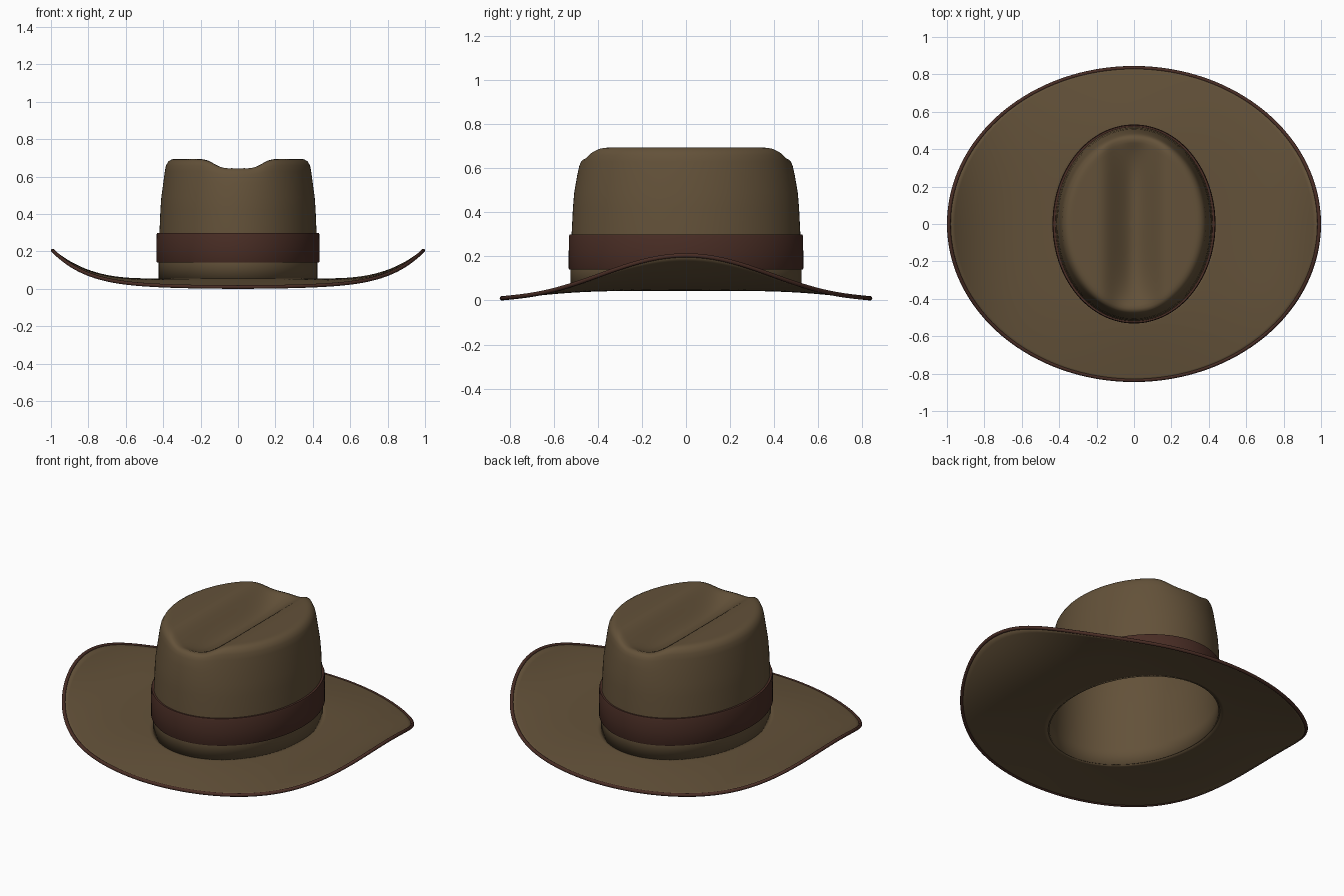
import bpy, bmesh
from math import sin, cos, pi, exp

if "Cube" in bpy.data.objects:
    bpy.data.objects.remove(bpy.data.objects["Cube"])

SEG = 128


def material(name, rgb):
    m = bpy.data.materials.new(name)
    m.use_nodes = True
    m.diffuse_color = (*rgb, 1)
    bsdf = m.node_tree.nodes["Principled BSDF"]
    bsdf.inputs["Base Color"].default_value = (*rgb, 1)
    bsdf.inputs["Roughness"].default_value = 0.8
    return m


felt = material("brown felt", (0.125, 0.083, 0.041))
leather = material("dark leather", (0.066, 0.026, 0.018))


def loft(name, rings, mat, closed=False, cap=False, thickness=0, offset=0, angle=40):
    """Skin a list of functions, each giving a point for an angle round the hat."""
    bm = bmesh.new()
    loops = [[bm.verts.new(f(2 * pi * i / SEG)) for i in range(SEG)] for f in rings]
    pairs = list(zip(loops, loops[1:]))
    if closed:
        pairs.append((loops[-1], loops[0]))
    for a, b in pairs:
        for i in range(SEG):
            j = (i + 1) % SEG
            bm.faces.new((a[i], a[j], b[j], b[i]))
    if cap:
        bm.faces.new(loops[-1])
    bmesh.ops.recalc_face_normals(bm, faces=bm.faces)
    if cap and bm.faces[:][-1].normal.z < 0:
        bmesh.ops.reverse_faces(bm, faces=bm.faces)
    mesh = bpy.data.meshes.new(name)
    bm.to_mesh(mesh)
    bm.free()
    mesh.materials.append(mat)
    ob = bpy.data.objects.new(name, mesh)
    bpy.context.collection.objects.link(ob)
    if thickness:
        mod = ob.modifiers.new("thickness", "SOLIDIFY")
        mod.thickness, mod.offset = thickness, offset
    bpy.ops.object.select_all(action="DESELECT")
    ob.select_set(True)
    bpy.context.view_layer.objects.active = ob
    bpy.ops.object.shade_smooth_by_angle(angle=angle * pi / 180)
    return ob


# Brim: sides curl up, front and back dip down
def brim_point(t, s):
    x = (0.42 + 0.57 * s) * cos(t)
    y = (0.52 + 0.315 * s) * sin(t)
    z = 0.05 + 0.155 * s ** 3 * cos(t) ** 6 - 0.04 * s ** 1.2 * sin(t) ** 2
    return x, y, z


STEPS = 20
loft("brim", [lambda t, s=k / STEPS: brim_point(t, s) for k in range(STEPS + 1)],
     felt, thickness=0.012)


# Rolled edging along the brim outline
def edging_point(t, a):
    x, y, z = brim_point(t, 1)
    out = 0.01 * cos(a)
    return x + out * cos(t), y + out * sin(t), z + 0.01 * sin(a)


loft("brim_edging", [lambda t, a=2 * pi * k / 10: edging_point(t, a) for k in range(10)],
     leather, closed=True, angle=60)


# Crown: tapering wall, rounded shoulder, long crease pinched at both ends
def crown_point(t, rx, ry, z, w):
    x, y = rx * cos(t), ry * sin(t)
    ends = 0.047 * exp(-(x / 0.14) ** 4)
    middle = 0.06 * exp(-(x / 0.085) ** 2) * max(0, 1 - (y / 0.45) ** 4)
    return x, y, z - w * (ends + middle)


wall = [(0.424, 0.525, 0.046, 0), (0.424, 0.524, 0.14, 0), (0.42, 0.519, 0.30, 0),
        (0.415, 0.513, 0.42, 0), (0.41, 0.507, 0.49, 0), (0.399, 0.494, 0.57, 0.1),
        (0.391, 0.484, 0.63, 0.4), (0.385, 0.477, 0.66, 0.7),
        (0.372, 0.468, 0.682, 0.92), (0.355, 0.452, 0.692, 1)]
top = [(0.355 * k / 24, 0.452 * k / 24, 0.695, 1) for k in range(23, 0, -1)]
loft("crown", [lambda t, p=p: crown_point(t, *p) for p in wall + top],
     felt, cap=True, thickness=0.012, offset=-1, angle=50)

# Hat band: a flat strip with softly bevelled edges
band = [(0.0, 0.14), (0.013, 0.14), (0.016, 0.146), (0.016, 0.22),
        (0.015, 0.292), (0.012, 0.30), (-0.002, 0.30)]
loft("hat_band", [lambda t, d=d, z=z: ((0.42 + d) * cos(t), (0.516 + d) * sin(t), z)
                  for d, z in band], leather, closed=True)
